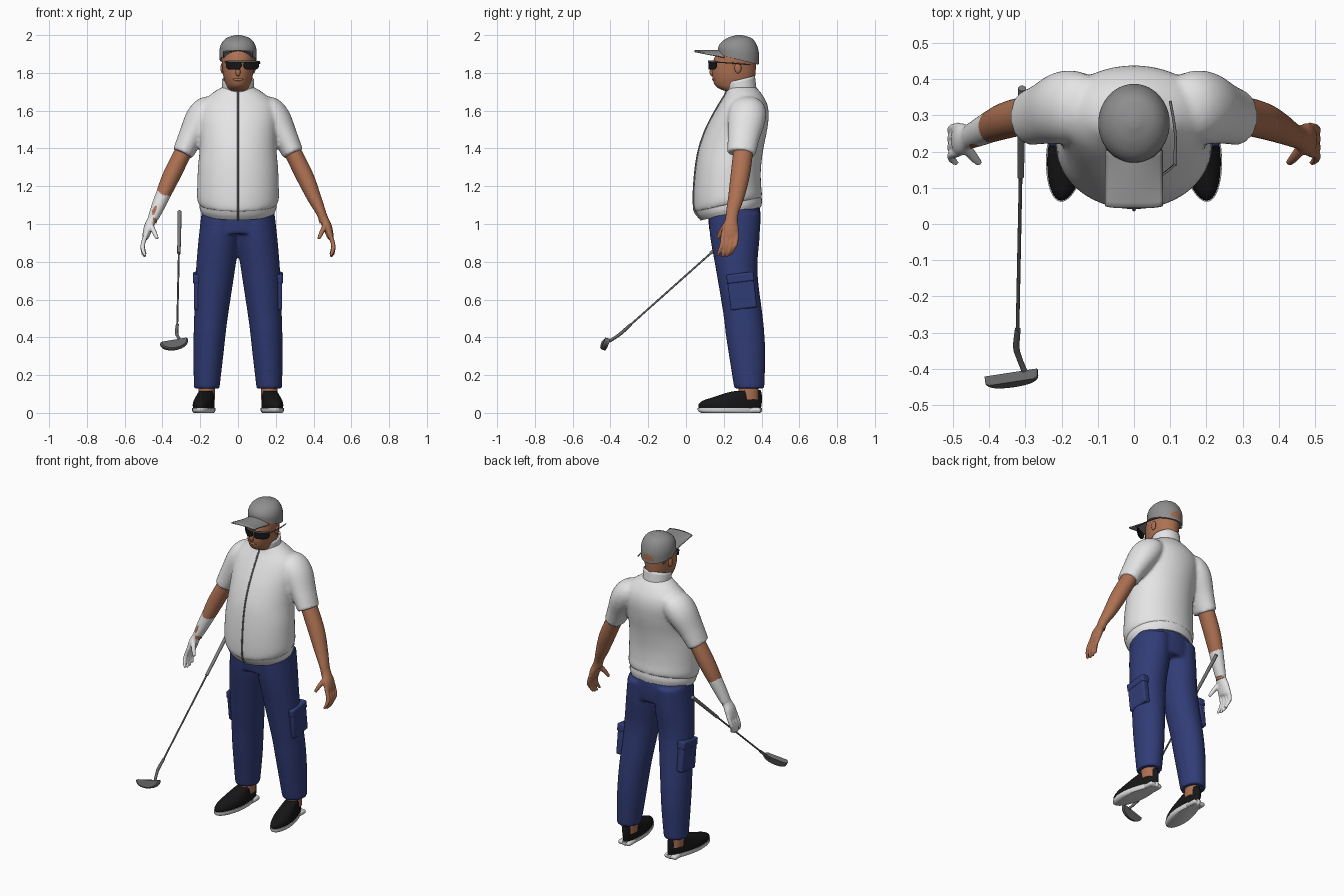
import bpy, bmesh, math
from mathutils import Vector, Matrix

old = bpy.data.objects.get("Cube")
if old:
    bpy.data.objects.remove(old, do_unlink=True)


def material(name, r, g, b, rough=0.8):
    m = bpy.data.materials.new(name)
    m.use_nodes = True
    m.diffuse_color = (r, g, b, 1)
    node = m.node_tree.nodes["Principled BSDF"]
    node.inputs["Base Color"].default_value = (r, g, b, 1)
    node.inputs["Roughness"].default_value = rough
    return m


WHITE = material("white fabric", 0.78, 0.78, 0.78)
SKIN = material("skin", 0.42, 0.165, 0.085)
NAVY = material("navy cloth", 0.03, 0.045, 0.18)
BLACK = material("black leather", 0.008, 0.008, 0.009)
CAP = material("cap grey", 0.27, 0.27, 0.27)
STEEL = material("dark steel", 0.13, 0.13, 0.13)
GRIP = material("grip grey", 0.2, 0.2, 0.2)
SOLE = material("sole white", 0.7, 0.7, 0.7)


def smooth_step(a, b, c, d, t):
    return [0.5 * (2 * q + (r - p) * t + (2 * p - 5 * q + 4 * r - s) * t * t
                   + (3 * q - p - 3 * r + s) * t ** 3) for p, q, r, s in zip(a, b, c, d)]


def refine(rings, sub):
    """Smooth in-between rings through the given ones."""
    out, last = [], len(rings) - 1
    for i in range(last):
        four = [rings[min(max(k, 0), last)] for k in (i - 1, i, i + 1, i + 2)]
        out += [smooth_step(*four, j / sub) for j in range(sub)]
    return out + [list(rings[-1])]


def level(z, front, back, half, tilt=0, cx=0):
    """Horizontal ring given by its front, back and half width."""
    return (cx, (front + back) / 2, z, half, (back - front) / 2, tilt)


def loft(bm, rings, ref=None, n=32, sub=4, side=1, caps=True):
    """Skin elliptical rings; flat when ref is None, else square to the path."""
    rings = refine(rings, sub)
    loops = []
    for i, (x, y, z, ra, rb, *tilt) in enumerate(rings):
        u, v = Vector((1, 0, 0)), Vector((0, 1, tilt[0] if tilt else 0))
        if ref:
            a, b = rings[max(i - 1, 0)], rings[min(i + 1, len(rings) - 1)]
            d = (Vector(b[:3]) - Vector(a[:3])).normalized()
            v = (Vector(ref) - d * d.dot(Vector(ref))).normalized()
            u = v.cross(d)
        loop = []
        for k in range(n):
            w = 2 * math.pi * k / n
            p = Vector((x, y, z)) + u * ra * math.cos(w) + v * rb * math.sin(w)
            loop.append(bm.verts.new((p.x * side, p.y, p.z)))
        loops.append(loop)
    for a, b in zip(loops, loops[1:]):
        for k in range(n):
            bm.faces.new((a[k], a[(k + 1) % n], b[(k + 1) % n], b[k]))
    if caps:
        bm.faces.new(loops[0])
        bm.faces.new(loops[-1])
    return loops


def finish(bm, name, *mats, voxel=0, smooth=4, thick=0, bevel=0, angle=50):
    bmesh.ops.recalc_face_normals(bm, faces=bm.faces)
    me = bpy.data.meshes.new(name)
    bm.to_mesh(me)
    bm.free()
    ob = bpy.data.objects.new(name, me)
    bpy.context.collection.objects.link(ob)
    for m in mats:
        me.materials.append(m)
    bpy.ops.object.select_all(action='DESELECT')
    ob.select_set(True)
    bpy.context.view_layer.objects.active = ob
    bpy.ops.object.shade_smooth_by_angle(angle=math.radians(angle))
    if voxel:
        mod = ob.modifiers.new("merge", 'REMESH')
        mod.mode, mod.voxel_size, mod.use_smooth_shade = 'VOXEL', voxel, True
        mod = ob.modifiers.new("relax", 'SMOOTH')
        mod.factor, mod.iterations = 0.5, smooth
    if thick:
        ob.modifiers.new("thickness", 'SOLIDIFY').thickness = thick
    if bevel:
        mod = ob.modifiers.new("round", 'BEVEL')
        mod.width, mod.segments = bevel, 3
    return ob


def part(name, mat, rings, ref=None, side=1, n=32, **kw):
    bm = bmesh.new()
    loft(bm, rings, ref, n=n, side=side)
    return finish(bm, name, mat, **kw)


def ball(name, mat, loc, size, tilt=0):
    bm = bmesh.new()
    bmesh.ops.create_uvsphere(bm, u_segments=24, v_segments=14, radius=1,
                              matrix=Matrix.Translation(loc) @ Matrix.Rotation(tilt, 4, 'Y')
                              @ Matrix.Diagonal((*size, 1)))
    return finish(bm, name, mat)


def box(name, mat, loc, size, rot=0, bevel=0.01):
    bm = bmesh.new()
    bmesh.ops.create_cube(bm, size=1, matrix=Matrix.Translation(loc)
                          @ Matrix.Rotation(rot, 4, 'X') @ Matrix.Diagonal((*size, 1)))
    return finish(bm, name, mat, bevel=bevel, angle=30)


X, Y = (1, 0, 0), (0, 1, 0)
SIDES = ((1, "left"), (-1, "right"))

# Shirt: torso and both sleeves merged into one cloth surface
torso = [level(1.10, .05, .40, .203, .22), level(1.13, .042, .402, .216, .18),
         level(1.2, .042, .397, .216, .08), level(1.3, .052, .397, .212), level(1.4, .07, .41, .203),
         level(1.5, .105, .43, .205), level(1.58, .145, .438, .21), level(1.64, .18, .428, .195),
         level(1.69, .21, .40, .14), level(1.725, .22, .37, .085)]
sleeve = [(.12, .325, 1.63, .055, .08), (.16, .325, 1.6, .08, .098), (.2, .32, 1.55, .083, .1),
          (.25, .305, 1.46, .067, .085), (.293, .293, 1.372, .056, .075)]
bm = bmesh.new()
loft(bm, torso, n=48)
for s, _ in SIDES:
    loft(bm, sleeve, Y, side=s)
finish(bm, "shirt", WHITE, voxel=0.01)
part("shirt_hem", WHITE, [level(1.055, .085, .397, .19, .22), level(1.08, .065, .402, .202, .22),
                          level(1.105, .052, .4, .204, .22)], n=48)

# Collar, lowered into a notch at the front
bm = bmesh.new()
rim = loft(bm, [level(1.70, .213, .375, .084), level(1.765, .203, .365, .084, .25)], caps=False, n=48)[-1]
for v in rim:
    if v.co.y < .25 and abs(v.co.x) < .05:
        v.co.z -= .03 * (1 - abs(v.co.x) / .05)
finish(bm, "collar", WHITE, thick=0.008)

# Zip follows the front of the torso
zip_path = [(0, .082, 1.02, .005, .005)]
zip_path += [(0, c[1] - c[4] - .001, c[2] - c[4] * c[5], .005, .005) for c in torso]
part("zip", GRIP, zip_path, X, n=8)

# Trousers: hips and two legs merged
hips = [level(.95, .125, .388, .2), level(1.02, .118, .395, .197), level(1.09, .115, .392, .19)]
leg = [level(.13, .255, .415, .068, 0, .166), level(.3, .228, .42, .079, 0, .157),
       level(.42, .21, .415, .085, 0, .15), level(.52, .198, .405, .09, 0, .142),
       level(.75, .16, .378, .103, 0, .12), level(.93, .128, .39, .108, 0, .1),
       level(1.06, .118, .394, .098, 0, .095)]
bm = bmesh.new()
loft(bm, hips, n=40)
for s, _ in SIDES:
    loft(bm, leg, side=s)
finish(bm, "trousers", NAVY, voxel=0.01)

arm = [(.25, .31, 1.46, .045, .05), (.3, .3, 1.36, .046, .052), (.357, .285, 1.245, .046, .05),
       (.403, .265, 1.14, .037, .042), (.44, .245, 1.06, .026, .033), (.455, .24, 1.01, .024, .032)]
palm = [(.437, .248, 1.07, .025, .032), (.457, .24, 1.02, .024, .033), (.475, .235, .98, .024, .044),
        (.488, .232, .935, .018, .045), (.491, .23, .92, .01, .036)]
thumb = [(.465, .215, 1.0, .014, .016), (.445, .187, .96, .013, .014), (.427, .168, .922, .009, .009)]

for s, label in SIDES:
    # Cargo pocket with flap
    box(label + "_pocket", NAVY, (s * .213, .297, .635), (.042, .14, .17), .12)
    box(label + "_pocket_flap", NAVY, (s * .213, .288, .715), (.05, .145, .05), .12)

    # Arm and hand; the right hand wears a glove
    part(label + "_arm", SKIN, arm, Y, s)
    bm = bmesh.new()
    loft(bm, palm, Y, side=s)
    loft(bm, thumb, Y, n=16, side=s)
    for i in range(4):
        y, drop = .197 + .024 * i, (.0, .012, .008, -.012)[i]
        finger = [(.485, y, .95, .012, .012), (.503, y - .006, .895, .012, .012),
                  (.502, y - .018, .86 - drop, .011, .011), (.49, y - .03, .832 - drop / 2, .007, .007)]
        loft(bm, finger, Y, n=14, side=s)
    if s < 0:
        loft(bm, [(.39, .272, 1.17, .04, .045), (.42, .257, 1.1, .036, .04),
                  (.45, .243, 1.03, .028, .035)], Y, side=s)
    finish(bm, label + ("_hand" if s > 0 else "_glove"), SKIN if s > 0 else WHITE, voxel=0.005, smooth=3)

    # Ankle and slip-on shoe, toes turned out
    part(label + "_ankle", SKIN, [level(.07, .275, .385, .042, 0, .165), level(.17, .28, .385, .045, 0, .165)],
         side=s)
    for name, mat, rings in (
            ("_shoe", BLACK, [level(.025, .068, .397, .056), level(.045, .066, .4, .057),
                              level(.065, .09, .402, .054), level(.085, .15, .402, .05),
                              level(.105, .21, .4, .046), level(.118, .25, .395, .042, .05)]),
            ("_sole", SOLE, [level(0, .08, .395, .053), level(.01, .064, .402, .06),
                             level(.027, .061, .403, .06)])):
        bm = bmesh.new()
        loft(bm, rings, n=40)
        for v in bm.verts:
            narrow = 1 - .25 * max(0, (v.co.y - .2) / .2)
            v.co.x = s * (v.co.x * narrow + .17 + (.3 - v.co.y) * .13)
        finish(bm, label + name, mat)
    box(label + "_heel", SOLE, (s * .163, .36, .014), (.085, .075, .027), bevel=.012)

    ball(label + "_ear", SKIN, (s * .083, .275, 1.825), (.01, .018, .028))

# Head and face
head = [level(1.62, .25, .365, .055), level(1.69, .235, .36, .056), level(1.712, .185, .357, .056),
        level(1.735, .153, .36, .064), level(1.78, .14, .366, .077), level(1.83, .138, .37, .083),
        level(1.88, .15, .372, .087), level(1.93, .18, .365, .08), level(1.97, .23, .33, .04)]
part("head", SKIN, head, n=40)
ball("nose", SKIN, (0, .14, 1.805), (.013, .015, .024))
ball("mouth", SKIN, (0, .147, 1.765), (.026, .009, .008))

# Cap with an arched opening above the back strap
bm = bmesh.new()
loft(bm, [level(1.87, .17, .385, .097, -.25), level(1.92, .171, .386, .098, -.15),
          level(1.96, .189, .371, .085, -.05), level(1.986, .222, .343, .058),
          level(2.0, .265, .295, .015)], n=64, sub=6)
for f in bm.faces:
    c = f.calc_center_median()
    f.material_index = int(c.y > .34 and c.z > 1.858 and (c.x / .042) ** 2 + ((c.z - 1.858) / .042) ** 2 < 1)
finish(bm, "cap", CAP, SKIN)
ball("cap_button", CAP, (0, .28, 1.996), (.01, .01, .004))


def sheet(name, mat, nx, ny, shape, thick):
    """Grid surface with shape(u, v) for u and v from -1 to 1."""
    bm = bmesh.new()
    grid = [[bm.verts.new(shape(2 * i / nx - 1, 2 * j / ny - 1)) for j in range(ny + 1)]
            for i in range(nx + 1)]
    for a, b in zip(grid, grid[1:]):
        for j in range(ny):
            bm.faces.new((a[j], b[j], b[j + 1], a[j + 1]))
    return finish(bm, name, mat, thick=thick)


def brim(u, v):
    back = (v + 1) / 2
    return (.08 * u, .044 + .006 * u ** 4 + .155 * back, 1.922 - u * u * (.006 + .032 * back))


sheet("cap_brim", CAP, 16, 10, brim, .007)


# Wraparound glasses, sitting a little to the left
def lens_shape(cx, half_w, cz, half_h, lift=0):
    def shape(u, v):
        x = cx + half_w * u
        return (x, .124 - lift + 6 * (x - .025) ** 2, cz + half_h * v * (1.02 - abs(u) ** 4) ** .5)
    return shape


for cx, label in ((-.02, "right"), (.068, "left")):
    sheet(label + "_lens", BLACK, 18, 6, lens_shape(cx, .04, 1.841, .024), .006)
sheet("glasses_bar", STEEL, 24, 1, lens_shape(.024, .088, 1.861, .005, .003), .005)
for x, label in ((-.066, "right"), (.112, "left")):
    part(label + "_temple", STEEL, [(x, .16, 1.857, .003, .005), (x + .002, .25, 1.851, .003, .004),
                                    (x - .012, .34, 1.843, .003, .004)], X, n=10)

# Golf putter
part("putter_grip", GRIP, [(-.309, .375, 1.065, .011, .011), (-.313, .13, .845, .009, .009)], X, n=16)
part("putter_shaft", STEEL, [(-.313, .14, .853, .005, .005), (-.322, -.31, .452, .005, .005)], X, n=12)
part("putter_neck", STEEL, [(-.321, -.29, .47, .008, .008), (-.325, -.34, .425, .009, .009),
                            (-.317, -.37, .402, .008, .008), (-.303, -.405, .38, .008, .008)], X, n=12)
bm = bmesh.new()
for v in loft(bm, [(0, 0, -.016, .066, .036), (0, 0, -.008, .074, .042), (0, 0, .012, .075, .042)], n=40):
    for p in v:
        p.co.y = max(p.co.y, -.008)
bm.transform(Matrix.Translation((-.338, -.424, .375)) @ Matrix.Rotation(-.17, 4, 'Y')
             @ Matrix.Rotation(.15, 4, 'Z') @ Matrix.Rotation(-1.9, 4, 'X'))
finish(bm, "putter_head", STEEL, angle=35)
